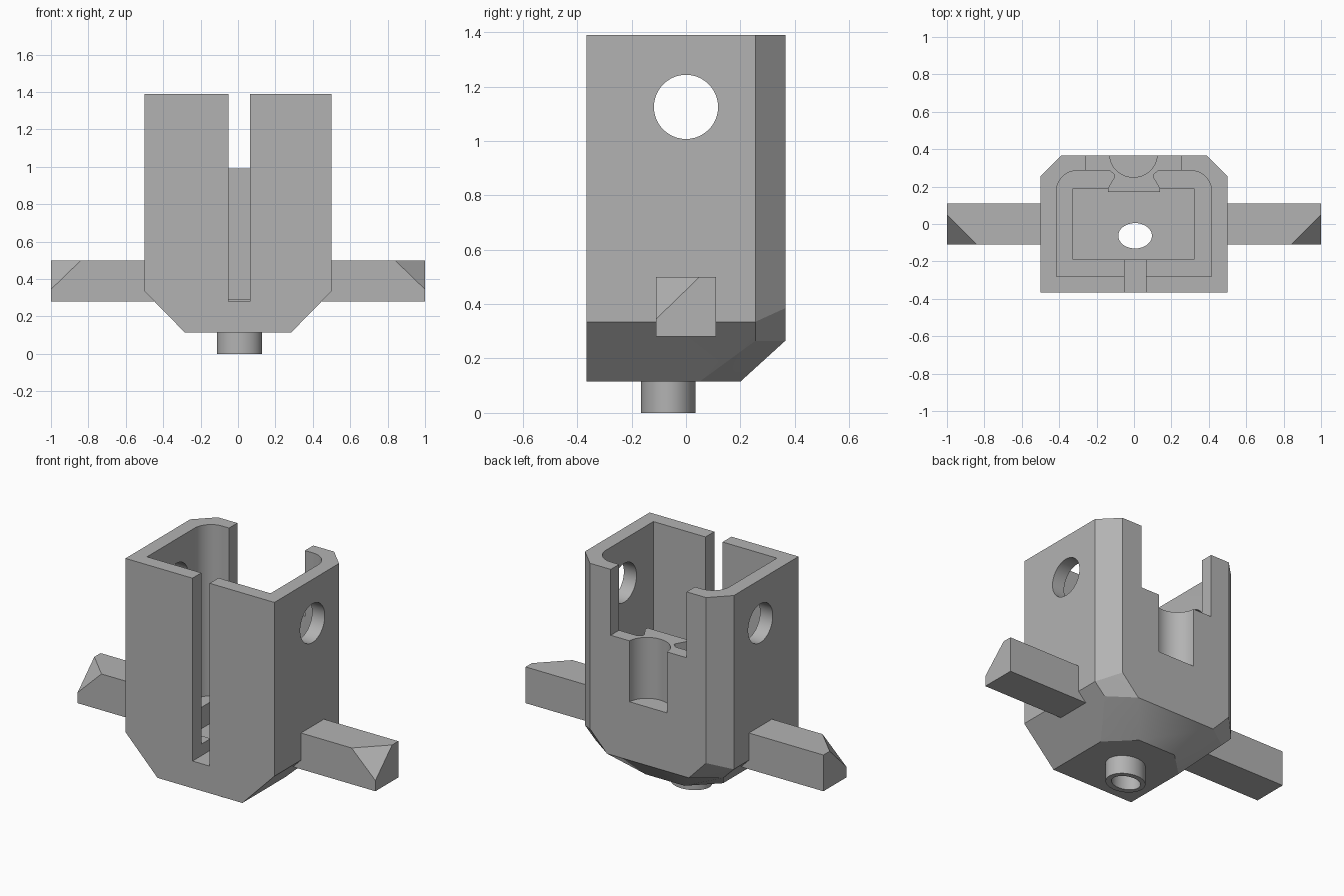
import bpy, bmesh
from math import sin, cos, pi, radians

if "Cube" in bpy.data.objects:
    bpy.data.objects.remove(bpy.data.objects["Cube"], do_unlink=True)

GREY = (0.45, 0.45, 0.45, 1)
mat = bpy.data.materials.new("plain grey")
mat.use_nodes = True
mat.diffuse_color = GREY
mat.node_tree.nodes["Principled BSDF"].inputs["Base Color"].default_value = GREY


def finish(name, bm):
    bmesh.ops.recalc_face_normals(bm, faces=bm.faces)
    mesh = bpy.data.meshes.new(name)
    bm.to_mesh(mesh)
    bm.free()
    mesh.materials.append(mat)
    obj = bpy.data.objects.new(name, mesh)
    bpy.context.collection.objects.link(obj)
    return obj


def hull(name, points):
    bm = bmesh.new()
    for p in points:
        bm.verts.new(p)
    bmesh.ops.convex_hull(bm, input=bm.verts)
    bmesh.ops.dissolve_limit(bm, angle_limit=radians(0.5), verts=bm.verts, edges=bm.edges)
    return finish(name, bm)


def prism(name, profile, low, high, along_x=False):
    bm = bmesh.new()
    place = (lambda a, b, c: (c, a, b)) if along_x else (lambda a, b, c: (a, b, c))
    face = bm.faces.new([bm.verts.new(place(a, b, low)) for a, b in profile])
    ext = bmesh.ops.extrude_face_region(bm, geom=[face])
    moved = [v for v in ext["geom"] if isinstance(v, bmesh.types.BMVert)]
    bmesh.ops.translate(bm, verts=moved, vec=place(0, 0, high - low))
    return finish(name, bm)


def rect(x0, x1, y0, y1):
    return [(x0, y0), (x1, y0), (x1, y1), (x0, y1)]


def arc(cx, cy, rx, ry, start, end, n):
    step = (end - start) / n
    count = n if end - start >= 2 * pi else n + 1
    return [(cx + rx * cos(start + i * step), cy + ry * sin(start + i * step))
            for i in range(count)]


def ellipse(cx, cy, rx, ry):
    return arc(cx, cy, rx, ry, 0, 2 * pi, 48)


def combine(target, tool, operation):
    mod = target.modifiers.new("combine", 'BOOLEAN')
    mod.operation, mod.solver, mod.object = operation, 'EXACT', tool
    bpy.context.view_layer.objects.active = target
    bpy.ops.object.modifier_apply(modifier=mod.name)
    bpy.data.objects.remove(tool, do_unlink=True)


# Housing: block with chamfered rear corners and bevelled underside
half = [(.5, -.365, 1.39), (.5, .255, 1.39), (.39, .365, 1.39),
        (.5, -.365, .335), (.5, .255, .335), (.39, .365, .385),
        (.43, .255, .265), (.275, .365, .265),
        (.285, -.365, .115), (.285, .05, .115), (.13, .2, .115)]
housing = hull("housing", [(s * x, y, z) for x, y, z in half for s in (1, -1)])

# Stub under the base
combine(housing, prism("stub", ellipse(.008, -.065, .12, .1), 0, .15), 'UNION')

# Main cavity with rounded rear corners, and the deeper well inside it
cavity = [(-.415, -.28), (.415, -.28)]
cavity += arc(.305, .175, .11, .11, 0, pi / 2, 12)
cavity += arc(-.305, .175, .11, .11, pi / 2, pi, 12)
combine(housing, prism("cavity", cavity, .35, 1.6), 'DIFFERENCE')
combine(housing, prism("well", rect(-.325, .32, -.19, .19), .22, .5), 'DIFFERENCE')

# Flared rib on the inside of the back wall
side = [(.13, .33), (.13, .285), (.105, .265), (.105, .25), (.14, .19), (.14, .17)]
rib = side + [(-x, y) for x, y in reversed(side)]
combine(housing, prism("rib", rib, .29, 1.1), 'UNION')

# Openings: rear window, rear groove, front slot, drain hole, pivot hole
cuts = [
    prism("rear_window", rect(-.26, .25, .1, .5), .99, 1.6),
    prism("rear_groove", ellipse(-.003, .372, .127, .122), .62, 1.2),
    prism("front_slot", rect(-.05, .065, -.5, -.185), .28, 1.6),
    prism("drain_hole", ellipse(.006, -.063, .09, .068), -.1, .3),
    prism("pivot_hole", ellipse(0, 1.125, .118, .118), -.7, .7, along_x=True),
]
for cut in cuts:
    combine(housing, cut, 'DIFFERENCE')

# Side arms with the front top tip cut off
arms = []
for name, s in (("left_arm", 1), ("right_arm", -1)):
    pts = [(.43, y, z) for y in (-.11, .11) for z in (.28, .5)]
    pts += [(1, -.11, .28), (1, .11, .28), (1, .11, .5),
            (1, -.11, .345), (1, .05, .5), (.84, -.11, .5)]
    arms.append(hull(name, [(s * x, y, z) for x, y, z in pts]))

# Smooth round walls, keep edges sharp
bpy.ops.object.select_all(action='DESELECT')
for obj in [housing] + arms:
    obj.select_set(True)
bpy.context.view_layer.objects.active = housing
bpy.ops.object.shade_smooth_by_angle(angle=radians(25))
